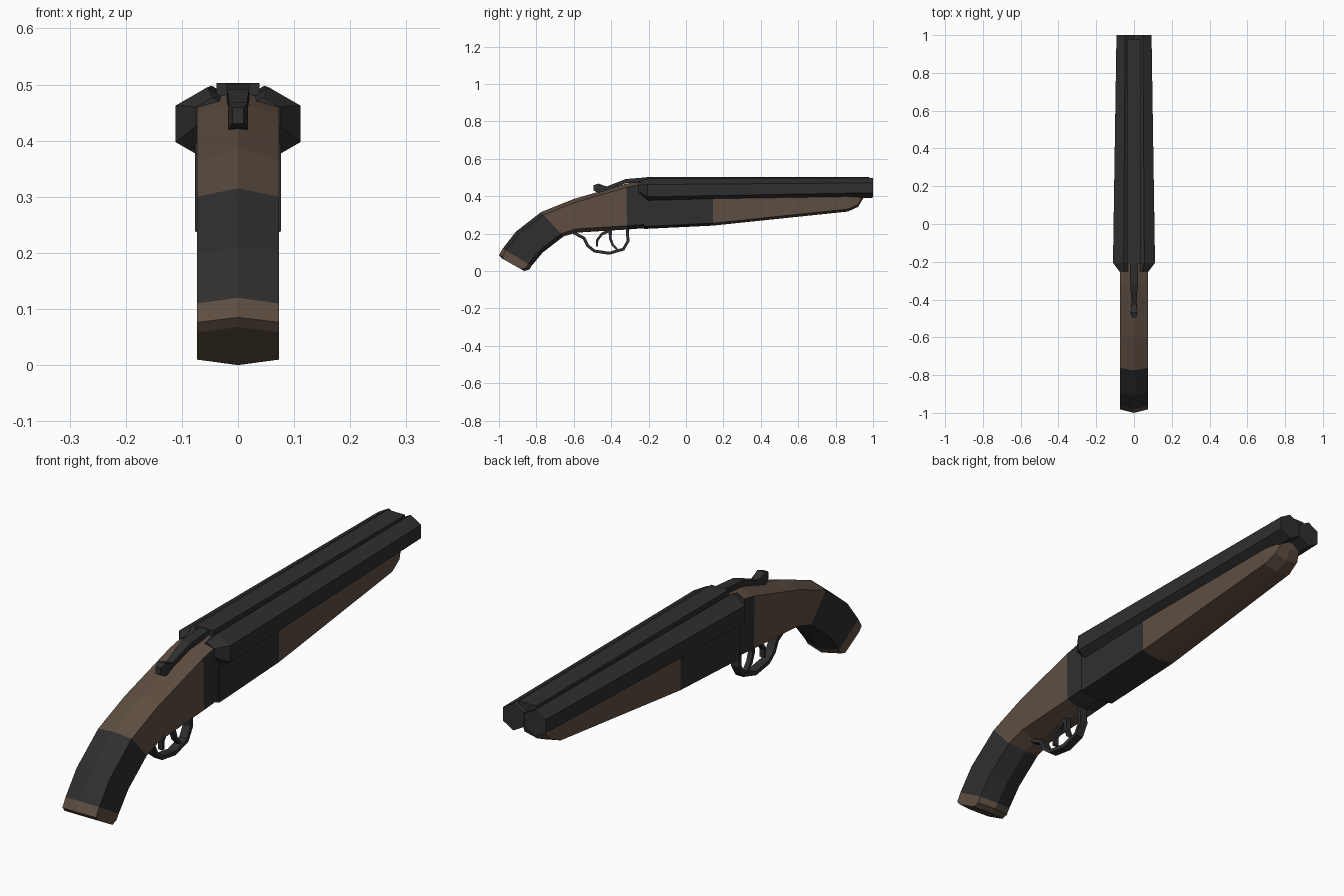
import bpy, bmesh, math
from mathutils import Vector

if "Cube" in bpy.data.objects:
    bpy.data.objects.remove(bpy.data.objects["Cube"])


def material(name, rgb):
    m = bpy.data.materials.new(name)
    m.diffuse_color = (*rgb, 1)
    m.use_nodes = True
    m.node_tree.nodes["Principled BSDF"].inputs["Base Color"].default_value = m.diffuse_color
    return m


WOOD = material("brown wood", (0.112, 0.076, 0.053))
METAL = material("dark metal", (0.028, 0.028, 0.028))


def loft(name, rings, rule):
    """Skin a list of equal-sized vertex rings; rule(center, normal, segment) gives the material."""
    bm = bmesh.new()
    vs = [[bm.verts.new(p) for p in r] for r in rings]
    seg = bm.faces.layers.int.new("seg")
    n = len(rings[0])
    for i in range(len(vs) - 1):
        for j in range(n):
            k = (j + 1) % n
            bm.faces.new((vs[i][j], vs[i][k], vs[i + 1][k], vs[i + 1][j]))[seg] = i
    bm.faces.new(vs[0])[seg] = 0
    bm.faces.new(vs[-1])[seg] = len(vs) - 2
    bmesh.ops.recalc_face_normals(bm, faces=bm.faces)
    bm.normal_update()
    for f in bm.faces:
        f.material_index = rule(f.calc_center_median(), f.normal, f[seg])
    bm.faces.layers.int.remove(seg)
    me = bpy.data.meshes.new(name)
    bm.to_mesh(me)
    bm.free()
    me.materials.append(WOOD)
    me.materials.append(METAL)
    ob = bpy.data.objects.new(name, me)
    bpy.context.collection.objects.link(ob)
    return ob


def metal(c, n, s):
    return 1


def hex_ring(top, bottom, w, ridge):
    """Six-sided section with upright sides and a shallow ridge above and below."""
    t, b = Vector((0, *top)), Vector((0, *bottom))
    d = (b - t).normalized() * ridge
    x = Vector((w, 0, 0))
    return [t, t + d + x, b - d + x, b, b - d - x, t + d - x]


def strip(name, path, widths, thick):
    """Flat bar following a side-view path."""
    pts = [Vector((0, *p)) for p in path]
    rings = []
    for i, p in enumerate(pts):
        d = (pts[min(i + 1, len(pts) - 1)] - pts[max(i - 1, 0)]).normalized()
        n = Vector((0, -d.z, d.y)) * thick[i % len(thick)] / 2
        x = Vector((widths[i % len(widths)], 0, 0))
        rings.append([p + n + x, p + n - x, p - n - x, p - n + x])
    return loft(name, rings, metal)


# Stock with wrapped grip and wooden butt
stock = [((-0.985, 0.068), (-0.865, 0.0)),
         ((-1.0, 0.085), (-0.838, 0.008)),
         ((-0.98, 0.12), (-0.825, 0.028)),
         ((-0.91, 0.21), (-0.765, 0.10)),
         ((-0.775, 0.315), (-0.655, 0.185)),
         ((-0.60, 0.385), (-0.59, 0.205)),
         ((-0.32, 0.467), (-0.315, 0.222)),
         ((-0.21, 0.488), (-0.21, 0.23))]
loft("stock", [hex_ring(t, b, 0.073, 0.02) for t, b in stock],
     lambda c, n, s: 1 if s in (2, 3) or (s == 6 and n.z < 0.5) else 0)

# Receiver and tapering forearm
fore = [((-0.225, 0.41), (-0.225, 0.225), 0.077),
        ((0.145, 0.41), (0.145, 0.243), 0.077),
        ((0.865, 0.415), (0.865, 0.318), 0.063),
        ((0.925, 0.415), (0.92, 0.343), 0.055),
        ((0.947, 0.415), (0.945, 0.385), 0.045)]
loft("forearm", [hex_ring(t, b, w, 0.013) for t, b, w in fore],
     lambda c, n, s: 1 if s == 0 else 0)

# Pair of six-sided barrels with chamfered breech
for side, label in ((-1, "left"), (1, "right")):
    rings = []
    for y, cx, cz, r in ((-0.255, 0.045, 0.443, 0.034), (-0.205, 0.055, 0.43, 0.065),
                         (1.0, 0.047, 0.445, 0.053)):
        rings.append([(side * cx + r * math.sin(k * math.pi / 3), y,
                       cz + r * math.cos(k * math.pi / 3)) for k in range(6)])
    loft(label + "_barrel", rings, metal)

# Sighting rib between the barrels
loft("barrel_rib", [[(-0.038, y, 0.46), (0.038, y, 0.46), (0.038, y, 0.503), (-0.038, y, 0.503)]
                    for y in (-0.21, 0.98)], metal)

# Opening lever with thumb knob
strip("opening_lever",
      [(-0.20, 0.49), (-0.32, 0.481), (-0.42, 0.444), (-0.445, 0.441), (-0.47, 0.444), (-0.495, 0.445)],
      [0.021, 0.02, 0.013, 0.016, 0.018, 0.010], [0.024, 0.022, 0.018, 0.036, 0.048, 0.028])

# Trigger guard and two triggers
strip("trigger_guard",
      [(-0.60, 0.205), (-0.545, 0.175), (-0.525, 0.135), (-0.49, 0.107), (-0.41, 0.095),
       (-0.335, 0.117), (-0.31, 0.16), (-0.315, 0.235)], [0.017], [0.016])
strip("rear_trigger", [(-0.415, 0.215), (-0.45, 0.197), (-0.475, 0.165), (-0.475, 0.13)],
      [0.01], [0.018, 0.014, 0.013, 0.010])
strip("front_trigger", [(-0.405, 0.22), (-0.405, 0.175), (-0.392, 0.14), (-0.368, 0.115)],
      [0.01], [0.018, 0.015, 0.013, 0.010])
